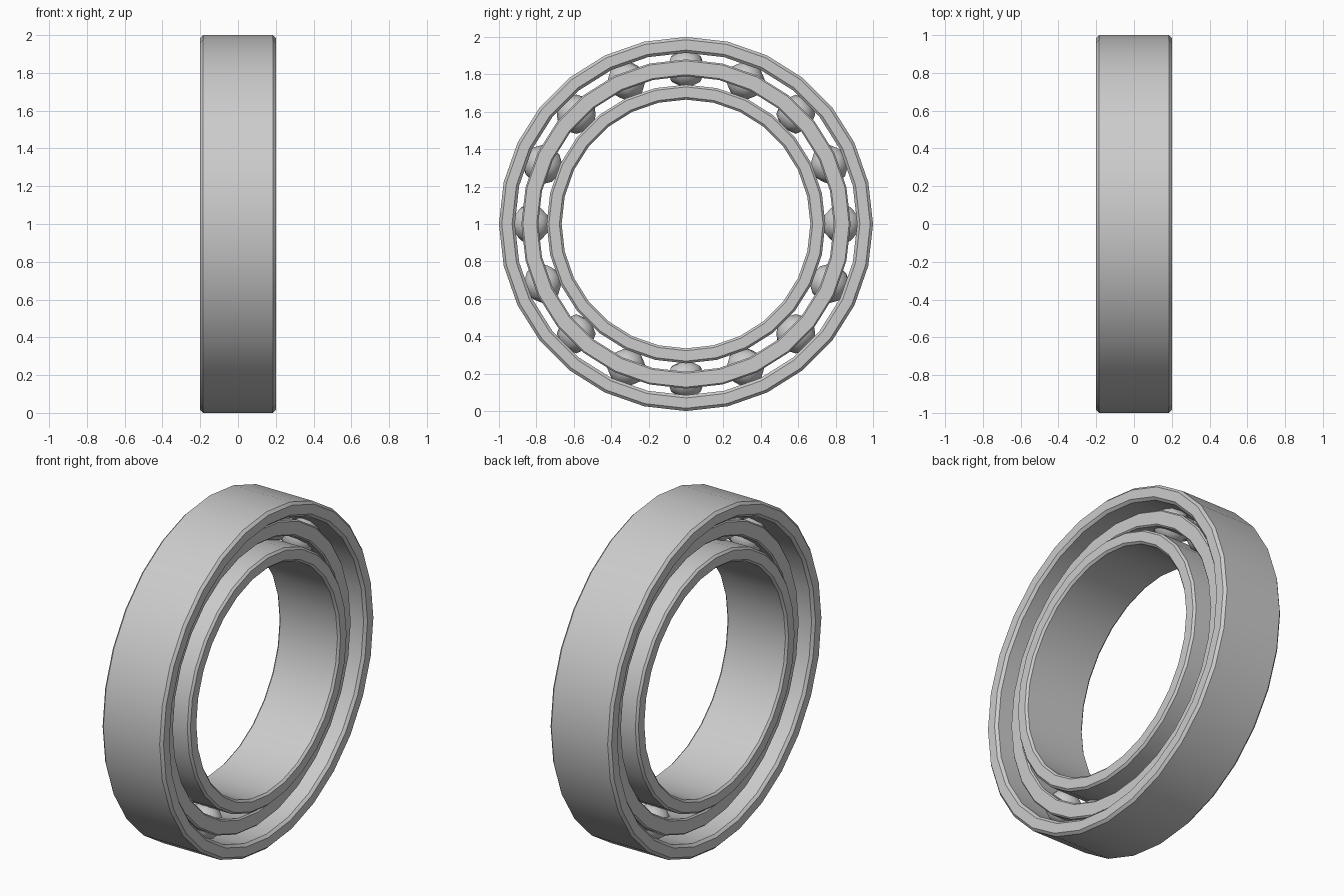
import bpy
import bmesh
from math import cos, sin, pi, tau, radians

cube = bpy.data.objects.get("Cube")
if cube:
    bpy.data.objects.remove(cube, do_unlink=True)

STEEL = (0.6, 0.6, 0.6, 1)
steel = bpy.data.materials.new("steel grey")
steel.use_nodes = True
steel.diffuse_color = STEEL
steel.node_tree.nodes["Principled BSDF"].inputs["Base Color"].default_value = STEEL

SIDES = 28        # facets around each ring
BALLS = 16
BALL_TRACK = 0.83


def finish(bm, name, angle):
    bmesh.ops.recalc_face_normals(bm, faces=bm.faces)
    mesh = bpy.data.meshes.new(name)
    bm.to_mesh(mesh)
    bm.free()
    mesh.materials.append(steel)
    obj = bpy.data.objects.new(name, mesh)
    bpy.context.collection.objects.link(obj)
    obj.location.z = 1
    bpy.ops.object.select_all(action="DESELECT")
    obj.select_set(True)
    bpy.context.view_layer.objects.active = obj
    bpy.ops.object.shade_smooth_by_angle(angle=radians(angle))
    return obj


def ring(name, inner, outer, half_width, c):
    """Chamfered rectangular section swept round the x axis."""
    w = half_width
    section = [(-w, inner + c), (-w + c, inner), (w - c, inner), (w, inner + c),
               (w, outer - c), (w - c, outer), (-w + c, outer), (-w, outer - c)]
    bm = bmesh.new()
    loops = []
    for i in range(SIDES):
        a = tau * i / SIDES
        loops.append([bm.verts.new((x, r * sin(a), r * cos(a))) for x, r in section])
    n = len(section)
    for i in range(SIDES):
        a, b = loops[i], loops[(i + 1) % SIDES]
        for j in range(n):
            k = (j + 1) % n
            bm.faces.new((a[j], a[k], b[k], b[j]))
    return finish(bm, name, 40)


# Races and the cage between them
ring("outer_race", 0.915, 1.0, 0.2, 0.015)
ring("inner_race", 0.665, 0.745, 0.2, 0.012)
ring("ball_cage", 0.79, 0.88, 0.13, 0.008)

# Coarse balls, each turned to face the axle
for i in range(BALLS):
    bm = bmesh.new()
    bmesh.ops.create_uvsphere(bm, u_segments=8, v_segments=6, radius=0.105)
    ball = finish(bm, f"ball_{i + 1}", 60)
    a = tau * i / BALLS
    # Poles lie along x, with a flat side towards the race
    ball.rotation_euler = (pi / 8 - a, pi / 2, 0)
    ball.location = (0, BALL_TRACK * sin(a), 1 + BALL_TRACK * cos(a))
